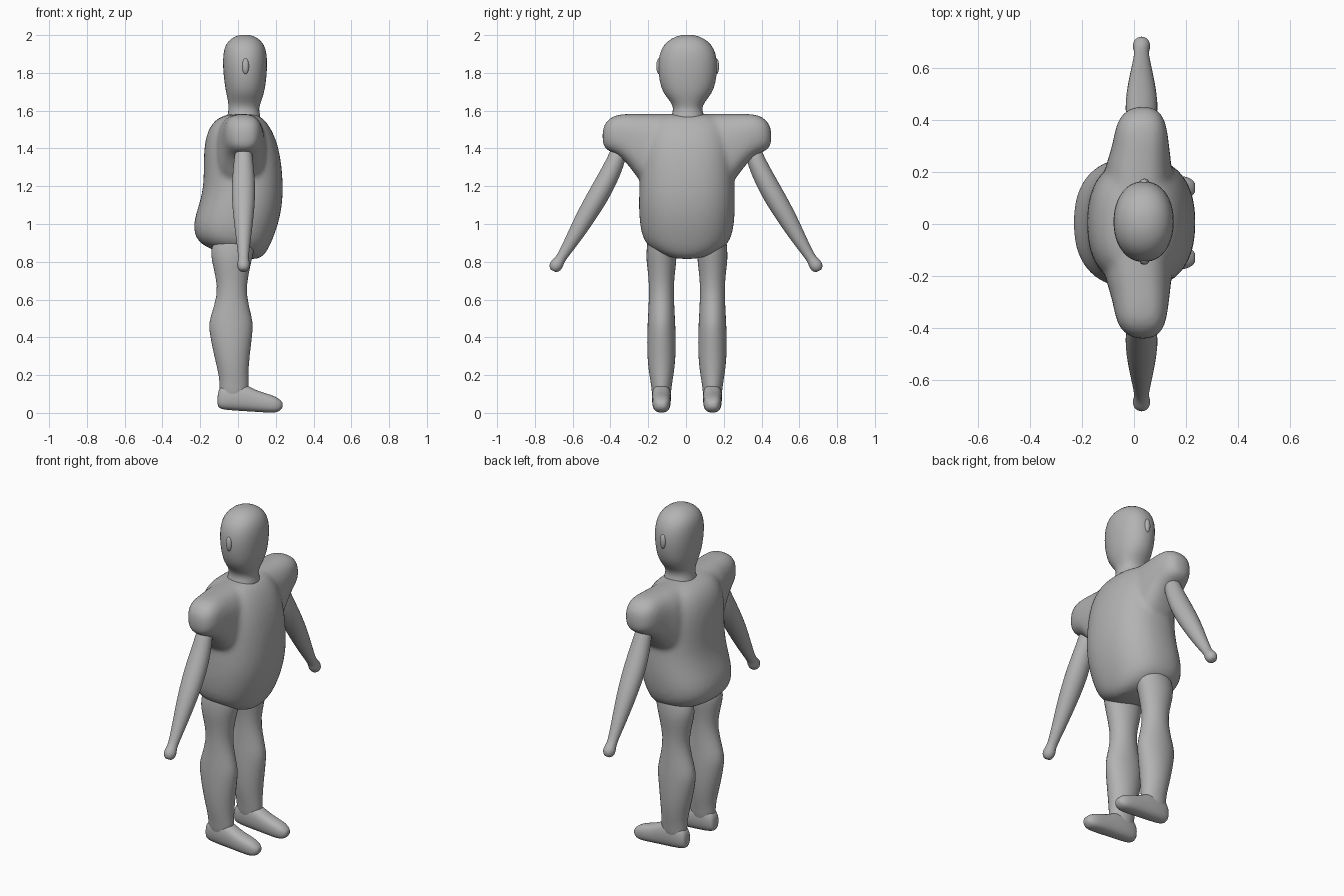
import bpy, bmesh, math
from mathutils import Vector as V

grey = bpy.data.materials.new("clay grey")
grey.diffuse_color = (0.45, 0.45, 0.45, 1)
MID = 0.005  # mirror plane in y


def add_loft(bm, rings, n=20, power=2.0):
    """Skin rings given as (centre, half axis u, half axis v)."""
    loops = []
    for c, u, v in rings:
        loop = []
        for i in range(n):
            a = 2 * math.pi * i / n
            ca, sa = math.cos(a), math.sin(a)
            p = math.copysign(abs(ca) ** (2 / power), ca)
            q = math.copysign(abs(sa) ** (2 / power), sa)
            loop.append(bm.verts.new(c + u * p + v * q))
        loops.append(loop)
    for a, b in zip(loops, loops[1:]):
        for i in range(n):
            j = (i + 1) % n
            bm.faces.new((a[i], a[j], b[j], b[i]))
    # Rounded end caps fan to a centre point
    for loop, r in ((loops[0], rings[0]), (loops[-1], rings[-1])):
        tip = bm.verts.new(r[0])
        for i in range(n):
            bm.faces.new((loop[i], loop[(i + 1) % n], tip))


def finish(bm, name, levels=1):
    bmesh.ops.recalc_face_normals(bm, faces=bm.faces)
    me = bpy.data.meshes.new(name)
    bm.to_mesh(me)
    bm.free()
    me.materials.append(grey)
    me.polygons.foreach_set("use_smooth", [True] * len(me.polygons))
    ob = bpy.data.objects.new(name, me)
    bpy.context.collection.objects.link(ob)
    if levels:
        sub = ob.modifiers.new("round", "SUBSURF")
        sub.levels = sub.render_levels = levels
    return ob


def z_ring(z, x0, x1, hy, y=MID):
    return (V(((x0 + x1) / 2, y, z)), V(((x1 - x0) / 2, 0, 0)), V((0, hy, 0)))


# Torso: rounded body and shoulder yoke blended into one skin
bm = bmesh.new()
body = [(0.815, 0.03, 0.11, 0.05), (0.835, -0.06, 0.14, 0.13),
        (0.875, -0.17, 0.165, 0.20), (0.92, -0.228, 0.185, 0.235),
        (1.0, -0.242, 0.215, 0.252), (1.1, -0.207, 0.236, 0.257),
        (1.2, -0.182, 0.24, 0.253), (1.32, -0.183, 0.232, 0.25),
        (1.42, -0.18, 0.212, 0.245), (1.5, -0.16, 0.18, 0.23),
        (1.555, -0.12, 0.14, 0.20), (1.582, -0.06, 0.10, 0.14)]
add_loft(bm, [z_ring(*r) for r in body], 28, 2.35)
half = [(0.452, 0.01, 0.06, 1.43, 1.50), (0.44, -0.03, 0.095, 1.395, 1.535),
        (0.40, -0.065, 0.122, 1.378, 1.575), (0.34, -0.078, 0.132, 1.345, 1.585),
        (0.27, -0.092, 0.14, 1.25, 1.585), (0.2, -0.125, 0.15, 1.15, 1.585)]
yoke = [(MID + y - 0.005, *r) for y, *r in half]
yoke += [(2 * MID - y, *r) for y, *r in reversed(yoke)]
add_loft(bm, [(V(((a + b) / 2, y, (c + d) / 2)), V(((b - a) / 2, 0, 0)),
               V((0, 0, (d - c) / 2))) for y, a, b, c, d in yoke], 24, 2.6)
torso = finish(bm, "torso")
rm = torso.modifiers.new("blend", "REMESH")
rm.mode = 'VOXEL'
rm.voxel_size = 0.013
rm.use_smooth_shade = True
sm = torso.modifiers.new("soften", "SMOOTH")
sm.factor = 0.5
sm.iterations = 10

# Head with neck
bm = bmesh.new()
head = [(1.54, -0.065, 0.125, 0.10), (1.58, -0.055, 0.117, 0.085),
        (1.61, -0.05, 0.11, 0.075), (1.645, -0.052, 0.122, 0.088),
        (1.69, -0.063, 0.138, 0.13), (1.75, -0.073, 0.149, 0.15),
        (1.83, -0.081, 0.156, 0.16), (1.90, -0.08, 0.154, 0.152),
        (1.95, -0.068, 0.14, 0.128), (1.985, -0.035, 0.108, 0.085),
        (2.001, 0.005, 0.065, 0.035)]
add_loft(bm, [z_ring(*r, y=0.009) for r in head], 24, 2.15)
finish(bm, "head")

for s, side in ((1, "left"), (-1, "right")):
    # Ear: shallow bump on the side of the head
    bm = bmesh.new()
    bmesh.ops.create_uvsphere(bm, u_segments=16, v_segments=10, radius=1)
    for v in bm.verts:
        v.co = V((0.04 + v.co.x * 0.018, 0.009 + s * 0.152 + v.co.y * 0.014,
                  1.835 + v.co.z * 0.042))
    finish(bm, side + "_ear", 0)

    # Arm with small ball hand: y, z, half width, half depth
    path = [(0.35, 1.40, 0.045, 0.045), (0.372, 1.33, 0.05, 0.052),
            (0.415, 1.24, 0.056, 0.062), (0.47, 1.14, 0.058, 0.064),
            (0.53, 1.04, 0.053, 0.055), (0.59, 0.935, 0.042, 0.042),
            (0.645, 0.845, 0.029, 0.03), (0.667, 0.812, 0.027, 0.028),
            (0.682, 0.79, 0.036, 0.035), (0.694, 0.77, 0.035, 0.034),
            (0.704, 0.752, 0.020, 0.02)]
    bm = bmesh.new()
    across = V((0, s * 0.87, 0.49))
    add_loft(bm, [(V((0.029, s * y, z)), V((d, 0, 0)), across * w)
                  for y, z, w, d in path], 16)
    finish(bm, side + "_arm")

    # Leg
    yc = MID + s * 0.135
    leg = [(0.07, -0.095, 0.05, 0.05), (0.14, -0.10, 0.06, 0.054),
           (0.19, -0.10, 0.055, 0.064), (0.30, -0.128, 0.062, 0.079),
           (0.45, -0.16, 0.084, 0.076), (0.50, -0.152, 0.078, 0.073),
           (0.63, -0.106, 0.042, 0.066), (0.72, -0.12, 0.055, 0.069),
           (0.81, -0.142, 0.074, 0.083), (0.86, -0.148, 0.09, 0.08),
           (0.96, -0.12, 0.10, 0.075)]
    bm = bmesh.new()
    add_loft(bm, [z_ring(*r, y=yc) for r in leg], 16)
    finish(bm, side + "_leg")

    # Foot: x, bottom, top, half width
    foot = [(-0.108, 0.035, 0.10, 0.028), (-0.095, 0.018, 0.15, 0.042),
            (-0.03, 0.012, 0.165, 0.052), (0.05, 0.007, 0.15, 0.051),
            (0.09, 0.005, 0.122, 0.05), (0.15, 0.001, 0.104, 0.049),
            (0.20, -0.001, 0.088, 0.045), (0.225, 0.012, 0.068, 0.032),
            (0.236, 0.03, 0.055, 0.018)]
    bm = bmesh.new()
    add_loft(bm, [(V((x, yc, (a + b) / 2)), V((0, w, 0)), V((0, 0, (b - a) / 2)))
                  for x, a, b, w in foot], 16, 2.5)
    finish(bm, side + "_foot")
